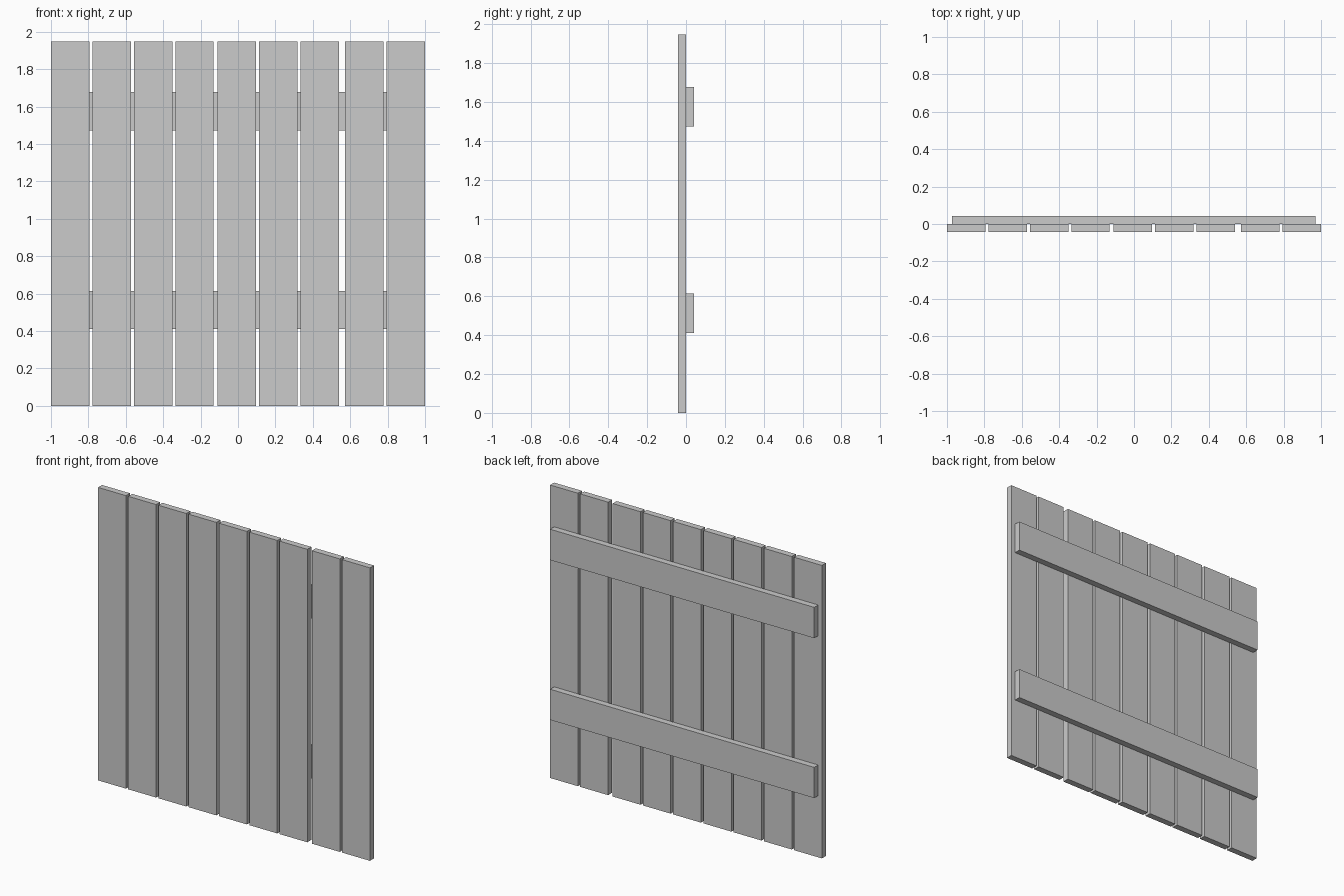
import bpy

if "Cube" in bpy.data.objects:
    bpy.data.objects.remove(bpy.data.objects["Cube"])


def box(name, x0, x1, y0, y1, z0, z1):
    """Axis-aligned board between the given limits."""
    bpy.ops.mesh.primitive_cube_add(
        size=1, location=((x0 + x1) / 2, (y0 + y1) / 2, (z0 + z1) / 2))
    ob = bpy.context.object
    ob.name = name
    ob.scale = (x1 - x0, y1 - y0, z1 - z0)
    bpy.ops.object.transform_apply(location=False, rotation=False, scale=True)
    return ob


HEIGHT = 1.948
THICK = 0.042
PLANK_W = 0.205

# Upright planks, slightly unevenly spaced
lefts = (-1.0, -0.778, -0.556, -0.335, -0.11, 0.113, 0.334, 0.573, 0.795)
for i, x in enumerate(lefts):
    box(f"plank_{i + 1}", x, x + PLANK_W, -THICK, 0, 0, HEIGHT)

# Horizontal rails on the back
for name, z0, z1 in (("lower_rail", 0.41, 0.614), ("upper_rail", 1.473, 1.678)):
    box(name, -0.972, 0.97, 0, THICK, z0, z1)
